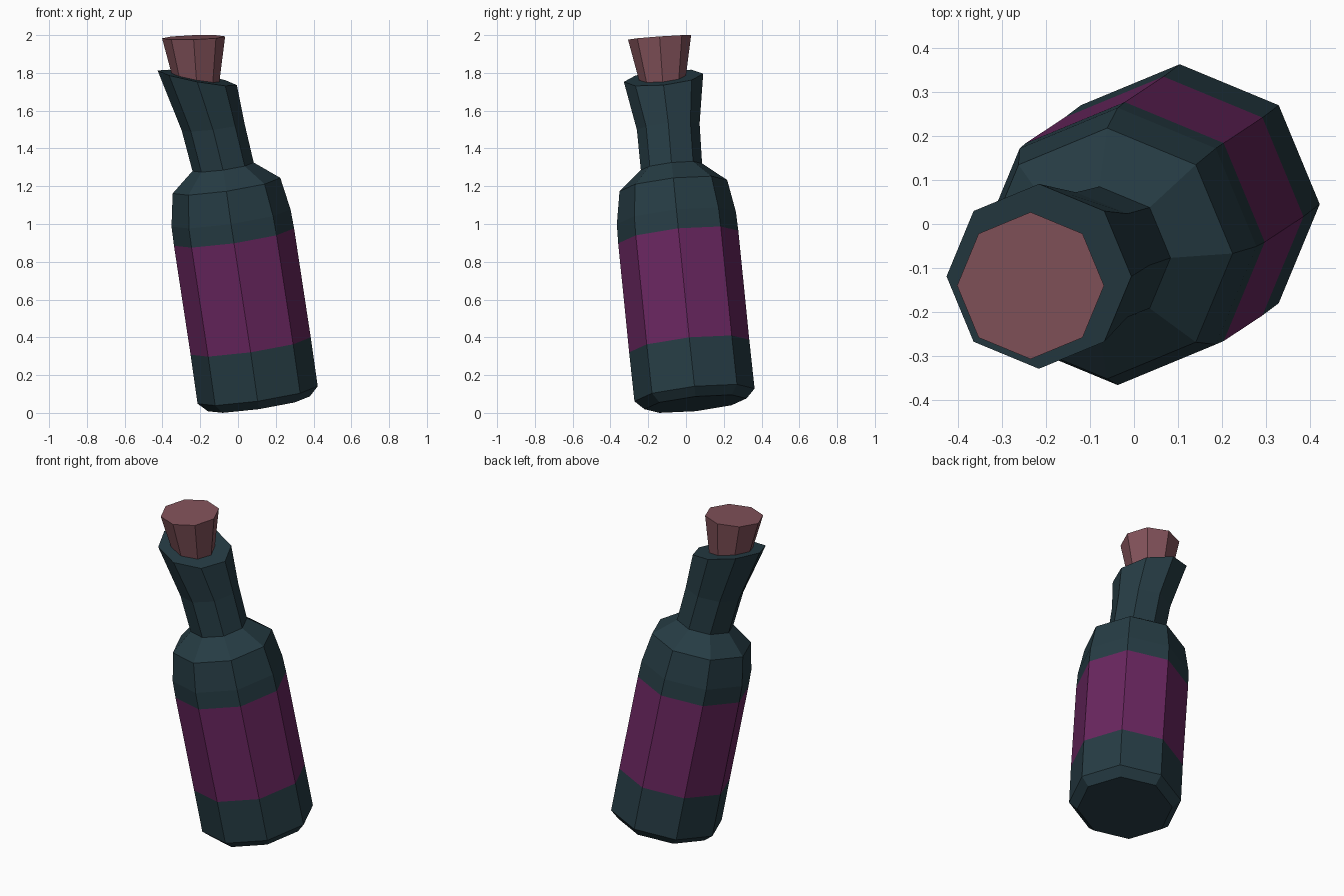
import bpy, bmesh, math

if "Cube" in bpy.data.objects:
    bpy.data.objects.remove(bpy.data.objects["Cube"])

SIDES = 8


def material(name, rgb):
    m = bpy.data.materials.new(name)
    m.diffuse_color = (*rgb, 1.0)
    m.use_nodes = True
    m.node_tree.nodes["Principled BSDF"].inputs["Base Color"].default_value = m.diffuse_color
    return m


glass = material("dark teal glass", (0.0194, 0.0452, 0.0578))
label = material("purple label", (0.141, 0.0194, 0.114))
cork_mat = material("dusty red cork", (0.223, 0.084, 0.102))


def loft(name, rings, mats, band=None):
    """Skin octagonal rings given as (x, y, z, radius, slope_x, slope_y)."""
    bm = bmesh.new()
    loops = []
    for x, y, z, r, sx, sy in rings:
        loop = []
        for i in range(SIDES):
            a = 2 * math.pi * i / SIDES
            dx, dy = r * math.cos(a), r * math.sin(a)
            loop.append(bm.verts.new((x + dx, y + dy, z + sx * dx + sy * dy)))
        loops.append(loop)
    for k, (lo, hi) in enumerate(zip(loops, loops[1:])):
        for i in range(SIDES):
            j = (i + 1) % SIDES
            f = bm.faces.new((lo[i], lo[j], hi[j], hi[i]))
            f.material_index = 1 if k == band else 0
    bm.faces.new(loops[0][::-1])
    bm.faces.new(loops[-1])
    me = bpy.data.meshes.new(name)
    bm.to_mesh(me)
    bm.free()
    for m in mats:
        me.materials.append(m)
    ob = bpy.data.objects.new(name, me)
    bpy.context.collection.objects.link(ob)
    return ob


# Leaning bottle with crooked neck; the third section is the label
T = (0.145, 0.105)
loft("bottle", [
    (0.110, 0.050, 0.048, 0.270, *T),
    (0.104, 0.045, 0.095, 0.318, *T),
    (0.067, 0.017, 0.354, 0.318, *T),
    (-0.021, -0.041, 0.931, 0.318, *T),
    (-0.037, -0.051, 1.032, 0.315, *T),
    (-0.061, -0.067, 1.203, 0.285, *T),
    (-0.079, -0.077, 1.303, 0.162, 0.14, 0.11),
    (-0.132, -0.094, 1.515, 0.166, 0.12, 0.10),
    (-0.216, -0.119, 1.774, 0.210, -0.185, 0.103),
], [glass, label], band=2)

# Tapered stopper pushed into the neck
loft("cork", [
    (-0.215, -0.120, 1.700, 0.110, 0.03, 0.07),
    (-0.235, -0.140, 1.988, 0.167, 0.03, 0.07),
], [cork_mat])
